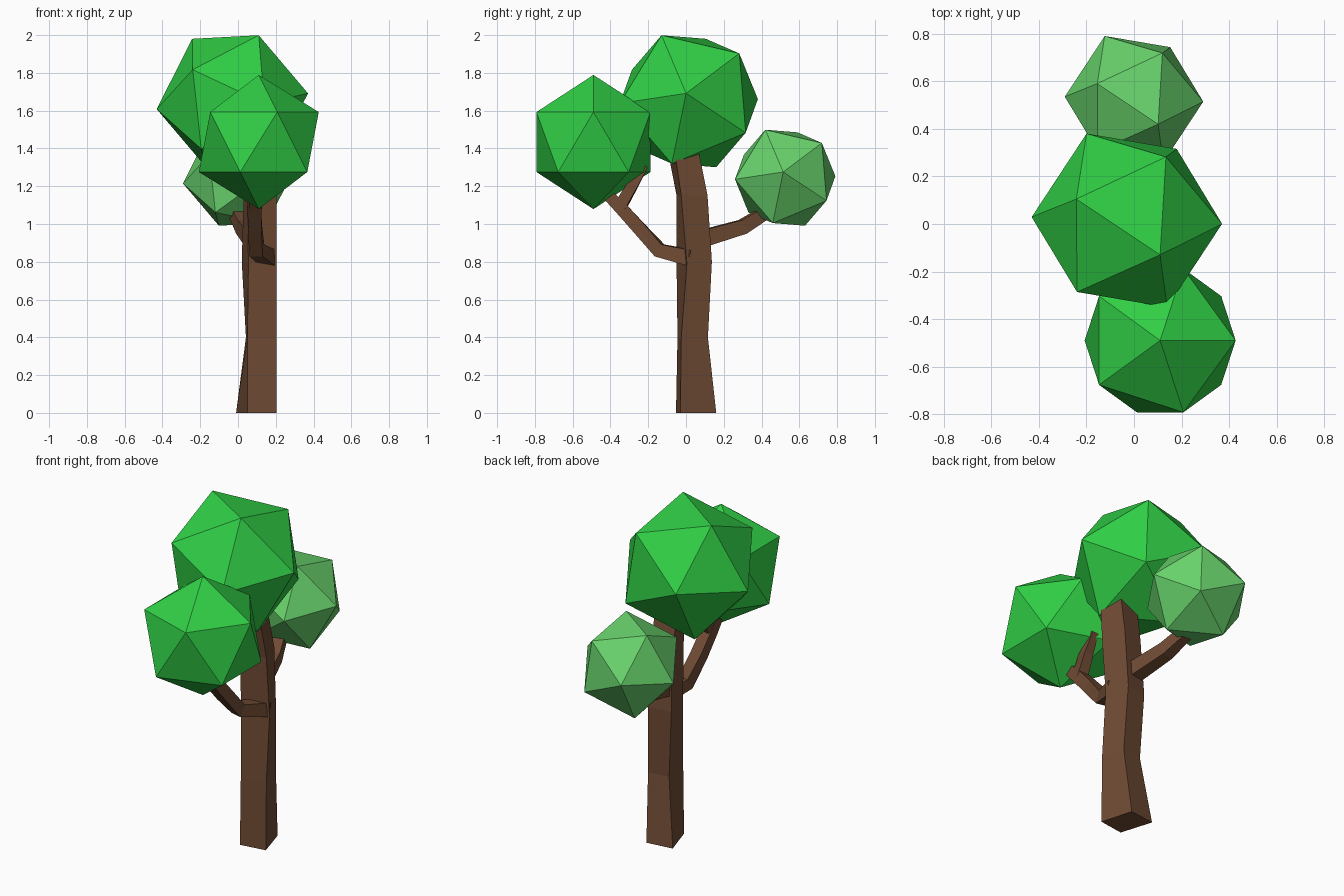
import bpy, bmesh
from mathutils import Vector, Matrix

if "Cube" in bpy.data.objects:
    bpy.data.objects.remove(bpy.data.objects["Cube"])


def material(name, rgb):
    m = bpy.data.materials.new(name)
    m.diffuse_color = (*rgb, 1)
    m.use_nodes = True
    m.node_tree.nodes["Principled BSDF"].inputs["Base Color"].default_value = m.diffuse_color
    return m


bark = material("bark", (0.16, 0.07, 0.034))
leaf = material("leaf", (0.03, 0.62, 0.06))
pale_leaf = material("pale_leaf", (0.14, 0.65, 0.15))


def finish(name, bm, mat):
    bmesh.ops.recalc_face_normals(bm, faces=bm.faces)
    me = bpy.data.meshes.new(name)
    bm.to_mesh(me)
    bm.free()
    me.materials.append(mat)
    ob = bpy.data.objects.new(name, me)
    bpy.context.collection.objects.link(ob)


def loft(name, rings):
    """Skin four-cornered rings into a closed limb."""
    bm = bmesh.new()
    loops = [[bm.verts.new(p) for p in ring] for ring in rings]
    for a, b in zip(loops, loops[1:]):
        for i in range(4):
            j = (i + 1) % 4
            bm.faces.new((a[i], a[j], b[j], b[i]))
    bm.faces.new(loops[0])
    bm.faces.new(loops[-1])
    finish(name, bm, bark)


def branch(name, path):
    """Square limb along (x, y, z, half width) points."""
    pts = [Vector(p[:3]) for p in path]
    rings = []
    for i, p in enumerate(path):
        t = (pts[min(i + 1, len(pts) - 1)] - pts[max(i - 1, 0)]).normalized()
        side = t.cross(Vector((0, 0, 1))).normalized() * p[3]
        up = side.cross(t).normalized() * p[3]
        c = pts[i]
        rings.append([c + side + up, c - side + up, c - side - up, c + side - up])
    loft(name, rings)


def foliage(name, centre, radius, mat, pole=(0, 0, 1), neighbour=(1, 0, 0)):
    """Icosahedron with one corner on pole and the next towards neighbour."""
    z = Vector(pole).normalized()
    n = Vector(neighbour)
    x = (n - z * n.dot(z)).normalized()
    rot = Matrix((x, z.cross(x), z)).transposed().to_4x4()
    bm = bmesh.new()
    bmesh.ops.create_icosphere(bm, subdivisions=1, radius=radius,
                               matrix=Matrix.Translation(centre) @ rot)
    finish(name, bm, mat)


# Trunk: corners listed front, right, back, left
loft("trunk", [
    [(0.05, -0.053, 0), (0.205, -0.03, 0), (0.15, 0.16, 0), (-0.01, 0.14, 0)],
    [(0.05, -0.045, 0.4), (0.205, -0.025, 0.4), (0.17, 0.116, 0.4), (0.042, 0.1, 0.4)],
    [(0.055, -0.05, 0.79), (0.205, 0.005, 0.79), (0.155, 0.137, 0.8), (0.02, 0.11, 0.8)],
    [(0.05, -0.05, 1.15), (0.205, -0.025, 1.15), (0.16, 0.114, 1.15), (0.03, 0.09, 1.15)],
    [(0.06, -0.085, 1.33), (0.19, -0.053, 1.34), (0.15, 0.07, 1.37), (0.02, 0.05, 1.36)],
])

# Branches
branch("front_branch", [(0.16, 0.03, 0.82, 0.042), (0.1, -0.14, 0.86, 0.036),
                        (0.09, -0.25, 0.98, 0.035), (0.09, -0.35, 1.09, 0.034),
                        (0.09, -0.41, 1.15, 0.03)])
branch("front_twig", [(0.09, -0.35, 1.09, 0.032), (0.1, -0.28, 1.21, 0.028),
                      (0.1, -0.22, 1.31, 0.02)])
branch("back_branch", [(0.09, 0.06, 0.915, 0.045), (0.03, 0.3, 0.985, 0.038),
                       (-0.01, 0.42, 1.06, 0.032)])

# Foliage: the top and back clumps share one tilt
tilt = dict(pole=(0.14, -0.145, 0.35), neighbour=(-0.22, 0.095, 0.33))
foliage("top_foliage", (-0.03, 0.015, 1.65), 0.403, leaf, **tilt)
foliage("front_foliage", (0.11, -0.49, 1.434), 0.355, leaf)
foliage("back_foliage", (0.0, 0.525, 1.245), 0.293, pale_leaf, **tilt)
